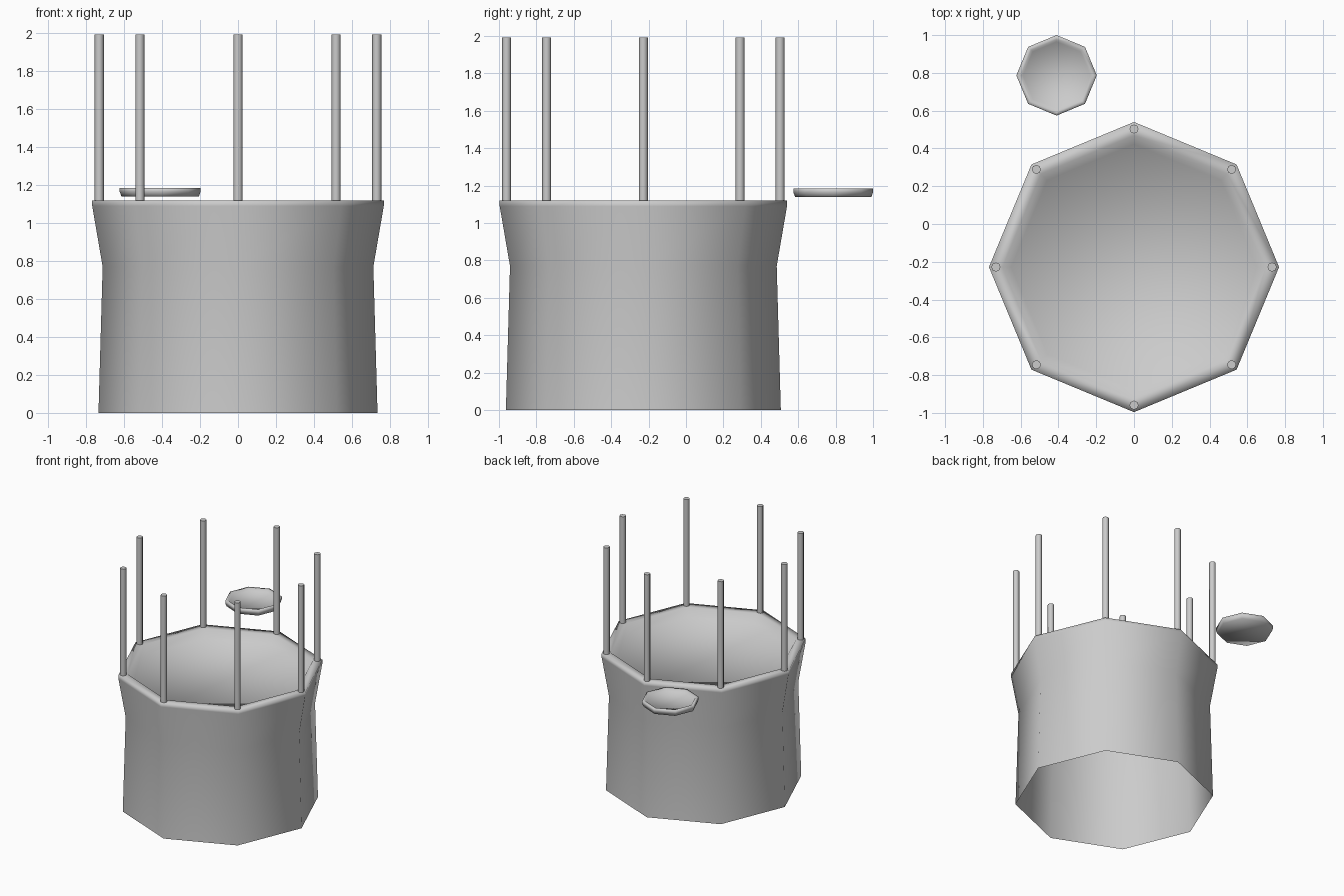
import bpy, bmesh, math

if "Cube" in bpy.data.objects:
    bpy.data.objects.remove(bpy.data.objects["Cube"])

grey = bpy.data.materials.new("plain_grey")
grey.diffuse_color = (0.6, 0.6, 0.6, 1)
grey.use_nodes = True
grey.node_tree.nodes["Principled BSDF"].inputs["Base Color"].default_value = grey.diffuse_color


def lathe(name, profile, centre, sides=8, cap_start=False, cap_end=False):
    """Sweep an (r, z) profile round a vertical axis, corners on the axes."""
    bm = bmesh.new()
    rings = []
    for r, z in profile:
        rings.append([bm.verts.new((r * math.cos(2 * math.pi * i / sides),
                                    r * math.sin(2 * math.pi * i / sides), z))
                      for i in range(sides)])
    for a, b in zip(rings, rings[1:]):
        for i in range(sides):
            j = (i + 1) % sides
            bm.faces.new((a[i], a[j], b[j], b[i]))
    if cap_start:
        bm.faces.new(rings[0][::-1])
    if cap_end:
        bm.faces.new(rings[-1])
    for f in bm.faces:
        f.smooth = True
    me = bpy.data.meshes.new(name)
    bm.to_mesh(me)
    bm.free()
    me.materials.append(grey)
    ob = bpy.data.objects.new(name, me)
    ob.location = (centre[0], centre[1], 0)
    bpy.context.collection.objects.link(ob)
    return ob


CY = -0.228

# Vessel: flared octagonal wall, open below, with a shallow recessed top
lathe("vessel", [(0.735, 0), (0.713, 0.77), (0.768, 1.09), (0.768, 1.12),
                 (0.697, 1.12), (0.65, 1.06)], (0, CY), cap_end=True)

# Small dish floating behind the vessel
lathe("dish", [(0.204, 1.14), (0.213, 1.165), (0.213, 1.185), (0.190, 1.185),
               (0.178, 1.17)], (-0.41, 0.787), cap_start=True, cap_end=True)

# Upright rods at the eight rim corners
for k in range(8):
    a = math.pi / 4 * k
    rod = lathe(f"rod_{k + 1}", [(0.024, 1.09), (0.024, 1.993)],
                (0.731 * math.cos(a), CY + 0.731 * math.sin(a)),
                cap_start=True, cap_end=True)
    for p in rod.data.polygons:
        p.use_smooth = len(p.vertices) == 4
